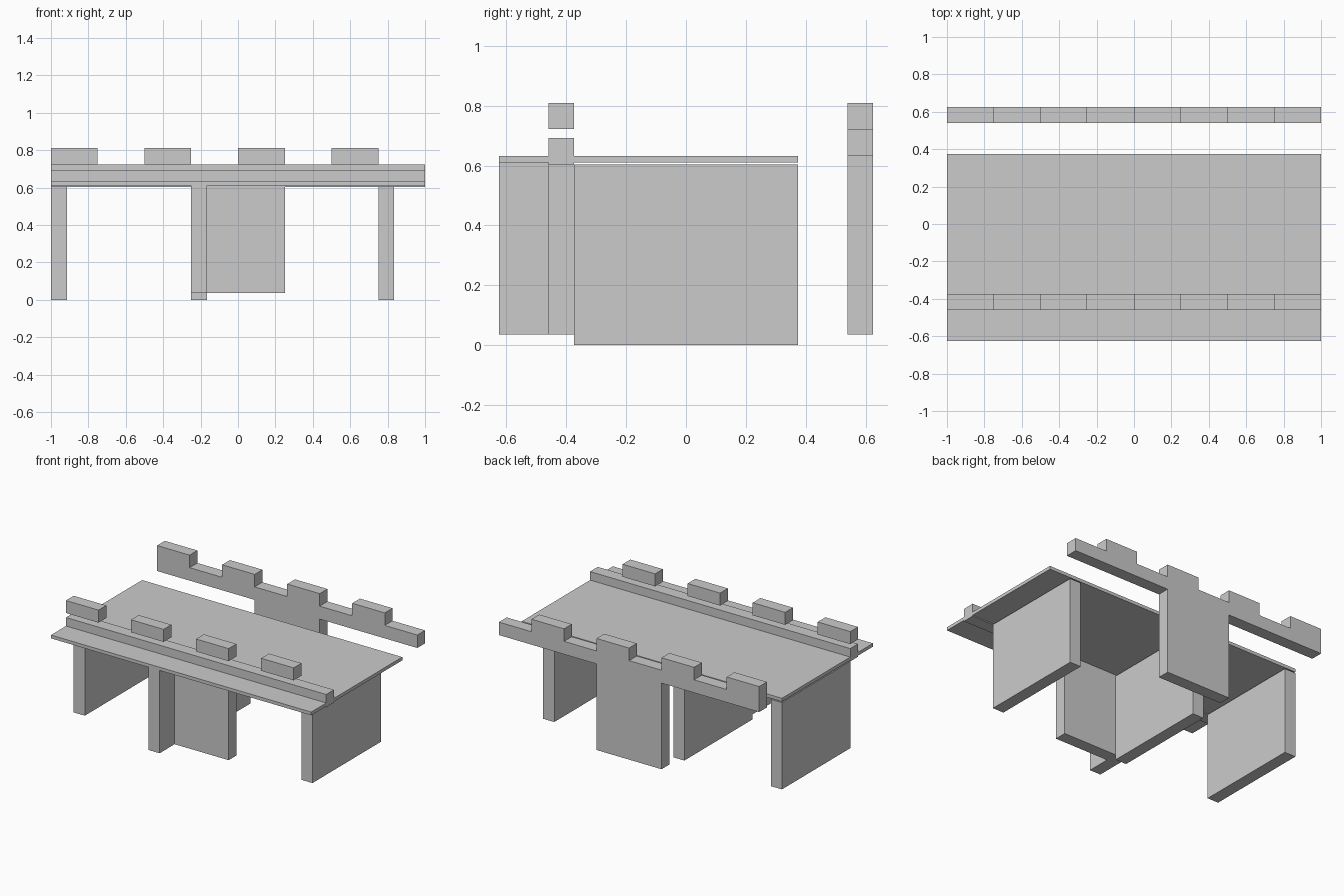
import bpy, bmesh
from mathutils import Vector

if "Cube" in bpy.data.objects:
    bpy.data.objects.remove(bpy.data.objects["Cube"])


def box(name, x, y, z):
    """Axis-aligned block given its (min, max) extents."""
    lo, hi = Vector((x[0], y[0], z[0])), Vector((x[1], y[1], z[1]))
    bm = bmesh.new()
    bmesh.ops.create_cube(bm, size=1)
    for v in bm.verts:
        v.co = Vector([(v.co[i] + 0.5) * (hi[i] - lo[i]) + lo[i] for i in range(3)])
    me = bpy.data.meshes.new(name)
    bm.to_mesh(me)
    bm.free()
    ob = bpy.data.objects.new(name, me)
    bpy.context.collection.objects.link(ob)
    return ob


def extrude_profile(name, pts, y):
    """Outline in XZ extruded between two y positions."""
    bm = bmesh.new()
    face = bm.faces.new([bm.verts.new((px, y[0], pz)) for px, pz in pts])
    ext = bmesh.ops.extrude_face_region(bm, geom=[face])["geom"]
    bmesh.ops.translate(bm, vec=(0, y[1] - y[0], 0),
                        verts=[g for g in ext if isinstance(g, bmesh.types.BMVert)])
    bmesh.ops.recalc_face_normals(bm, faces=bm.faces)
    me = bpy.data.meshes.new(name)
    bm.to_mesh(me)
    bm.free()
    ob = bpy.data.objects.new(name, me)
    bpy.context.collection.objects.link(ob)
    return ob


T = 0.085                     # wall thickness
FRONT = (-0.46, -0.375)       # front parapet depth
BACK = (0.54, 0.625)          # back parapet depth

# Walkway deck
box("deck", (-1, 1), (-0.625, 0.375), (0.61, 0.633))

# Three cross walls under the deck
for i, x in enumerate((-1, -0.25, 0.75)):
    box(f"cross_wall_{i}", (x, x + T), (-0.375, 0.375), (0, 0.603))

# Front pier: panel plus projecting buttress
box("front_panel", (-0.25, 0.25), FRONT, (0.035, 0.61))
box("front_buttress", (-0.25, -0.25 + T), (-0.625, -0.46), (0.035, 0.61))

# Front kerb and floating merlons
box("front_kerb", (-1, 1), FRONT, (0.603, 0.692))
for i in range(4):
    x = -1 + i * 0.5
    box(f"front_merlon_{i}", (x, x + 0.25), FRONT, (0.723, 0.81))

# Back battlement with its central pier, one stepped outline
outline = [(-1, 0.633), (-0.25, 0.633), (-0.25, 0.035), (0.25, 0.035), (0.25, 0.633), (1, 0.633)]
for i in reversed(range(4)):
    x = -1 + i * 0.5
    outline += [(x + 0.5, 0.723), (x + 0.25, 0.723), (x + 0.25, 0.81), (x, 0.81)]
extrude_profile("back_battlement", outline, BACK)
